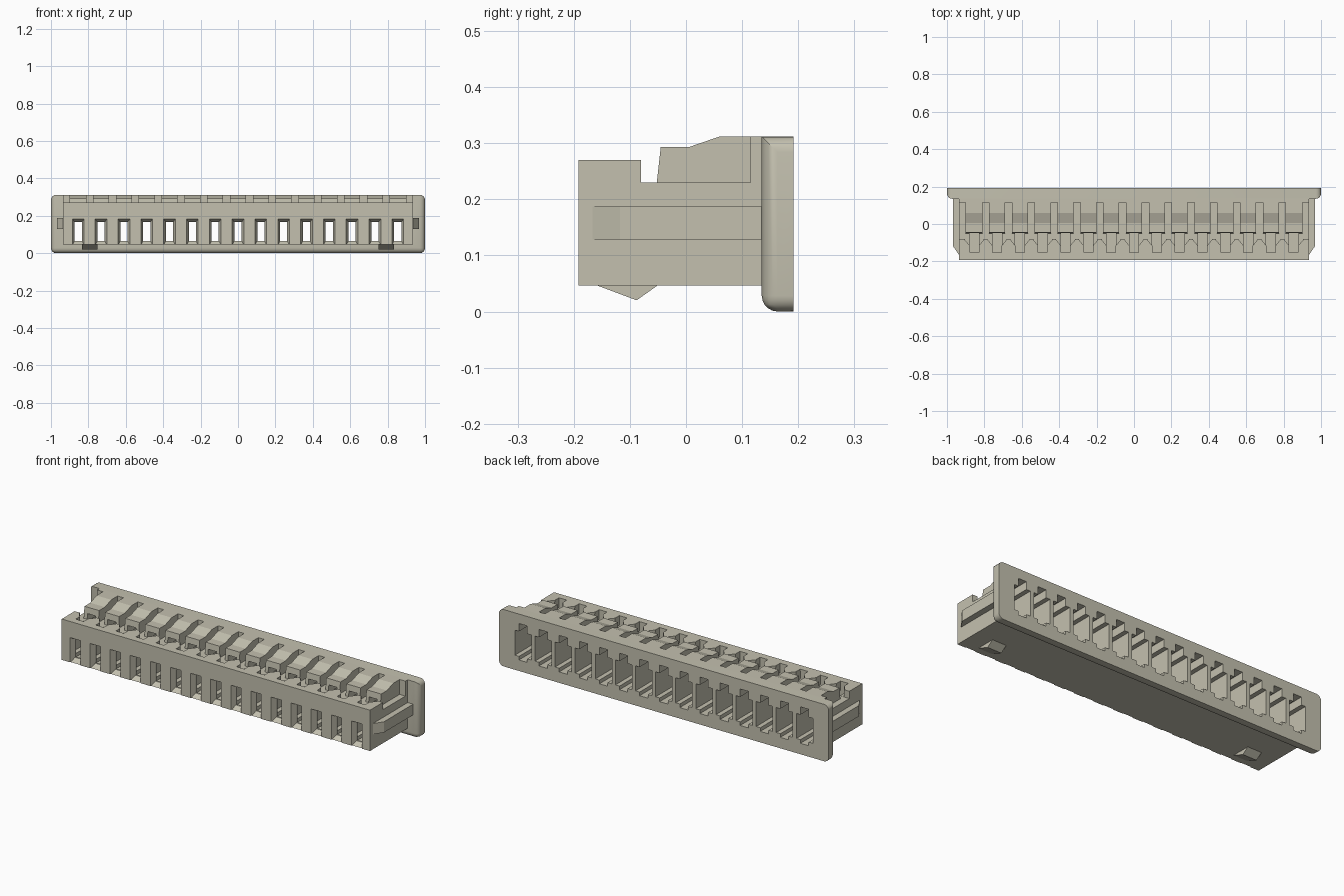
import bpy, bmesh, math

cube = bpy.data.objects.get("Cube")
if cube:
    bpy.data.objects.remove(cube, do_unlink=True)

COUNT, PITCH = 15, 0.122
POSITIONS = [(i - (COUNT - 1) / 2) * PITCH for i in range(COUNT)]
GAPS = [x + PITCH / 2 for x in POSITIONS[:-1]]

plastic = bpy.data.materials.new("warm grey plastic")
plastic.use_nodes = True
colour = (0.55, 0.53, 0.43, 1)
plastic.diffuse_color = colour
plastic.node_tree.nodes["Principled BSDF"].inputs["Base Color"].default_value = colour


def loft(bm, rings):
    """Closed solid through rings of equal point count."""
    rows = [[bm.verts.new(p) for p in ring] for ring in rings]
    bm.faces.new(rows[0])
    bm.faces.new(rows[-1])
    for a, b in zip(rows, rows[1:]):
        for i in range(len(a)):
            j = (i + 1) % len(a)
            bm.faces.new((a[i], a[j], b[j], b[i]))


def prism_x(bm, profile, x0, x1):
    loft(bm, [[(x, y, z) for y, z in profile] for x in (x0, x1)])


def prism_z(bm, outline, z0, z1):
    loft(bm, [[(x, y, z) for x, y in outline] for z in (z0, z1)])


def rect(a0, a1, b0, b1):
    return [(a0, b0), (a1, b0), (a1, b1), (a0, b1)]


def finish(bm, name):
    bmesh.ops.recalc_face_normals(bm, faces=bm.faces[:])
    mesh = bpy.data.meshes.new(name)
    bm.to_mesh(mesh)
    bm.free()
    obj = bpy.data.objects.new(name, mesh)
    bpy.context.collection.objects.link(obj)
    mesh.materials.append(plastic)
    return obj


def activate(obj):
    bpy.ops.object.select_all(action='DESELECT')
    obj.select_set(True)
    bpy.context.view_layer.objects.active = obj


def cut(obj, cutter):
    activate(obj)
    mod = obj.modifiers.new("cut", 'BOOLEAN')
    mod.operation = 'DIFFERENCE'
    mod.solver = 'EXACT'
    mod.object = cutter
    bpy.ops.object.modifier_apply(modifier=mod.name)


# Housing: stepped side profile
bm = bmesh.new()
prism_x(bm, [(-.192, .046), (-.192, .27), (-.08, .27), (-.08, .23), (-.052, .23),
             (-.045, .293), (.005, .293), (.06, .312), (.135, .312), (.135, .046)],
        -.935, .935)
housing = finish(bm, "housing")

# Rear flange: rounded front and corners, flush top
bm = bmesh.new()
prism_x(bm, rect(.135, .192, 0, .312), -1, 1)


def rounded(edge):
    mid = (edge.verts[0].co + edge.verts[1].co) / 2
    top_front = mid.z > .3 and abs(mid.x) < .5
    return mid.y < .18 and not top_front


bmesh.ops.bevel(bm, geom=[e for e in bm.edges if rounded(e)], offset=.028,
                segments=5, profile=.5, affect='EDGES')
flange = finish(bm, "rear_flange")

# Cavities: rear openings with a narrow channel above and below
bm = bmesh.new()
half = [(.025, .06), (.025, .08), (.05, .08), (.05, .217), (.025, .217), (.025, .26)]
section = half + [(-x, z) for x, z in reversed(half)]
for x in POSITIONS:
    loft(bm, [[(x + dx, y, z) for dx, z in section] for y in (-.155, .25)])
cavities = finish(bm, "cavity_cutter")

# Front windows: tapered mouths open to the lower edge
bm = bmesh.new()
for x in POSITIONS:
    loft(bm, [[(x + dx, y, z) for dx, z in rect(-w, w, lo, hi)]
              for y, w, lo, hi in ((-.2, .035, .036, .186), (-.165, .019, .066, .166),
                                   (-.14, .019, .066, .166))])
windows = finish(bm, "window_cutter")

# Ridge grooves between positions, and lowered shoulders at both ends
bm = bmesh.new()
for x in GAPS:
    prism_x(bm, rect(-.06, .115, .23, .4), x - .018, x + .018)
for s in (-1, 1):
    prism_x(bm, rect(-.06, .115, .23, .4), s * .9, s * 1.1)
grooves = finish(bm, "groove_cutter")

# Release slots in the front block
bm = bmesh.new()
for x in POSITIONS:
    prism_z(bm, rect(x - .024, x + .024, -.153, -.06), .2, .4)
slots = finish(bm, "slot_cutter")

# Flared mouths behind the slots
bm = bmesh.new()
flare = [(-.023, -.118), (.023, -.118), (.05, -.085), (.05, -.07), (-.05, -.07), (-.05, -.085)]
for x in POSITIONS:
    prism_z(bm, [(x + dx, y) for dx, y in flare], .231, .4)
flares = finish(bm, "flare_cutter")

for cutter in (cavities, windows, grooves, slots, flares):
    cut(housing, cutter)
cut(flange, cavities)
for cutter in (cavities, windows, grooves, slots, flares):
    bpy.data.objects.remove(cutter, do_unlink=True)

activate(flange)
bpy.ops.object.shade_smooth_by_angle(angle=math.radians(35))

# Side ribs with tapered noses, and latch ramps underneath
for s, side in ((1, "left"), (-1, "right")):
    bm = bmesh.new()
    prism_z(bm, [(s * .92, .14), (s * .968, .14), (s * .968, -.118),
                 (s * .935, -.167), (s * .92, -.167)], .128, .187)
    finish(bm, side + "_rib")
    bm = bmesh.new()
    prism_x(bm, [(-.16, .047), (-.088, .02), (-.05, .047)], s * .75, s * .835)
    finish(bm, side + "_latch_ramp")
